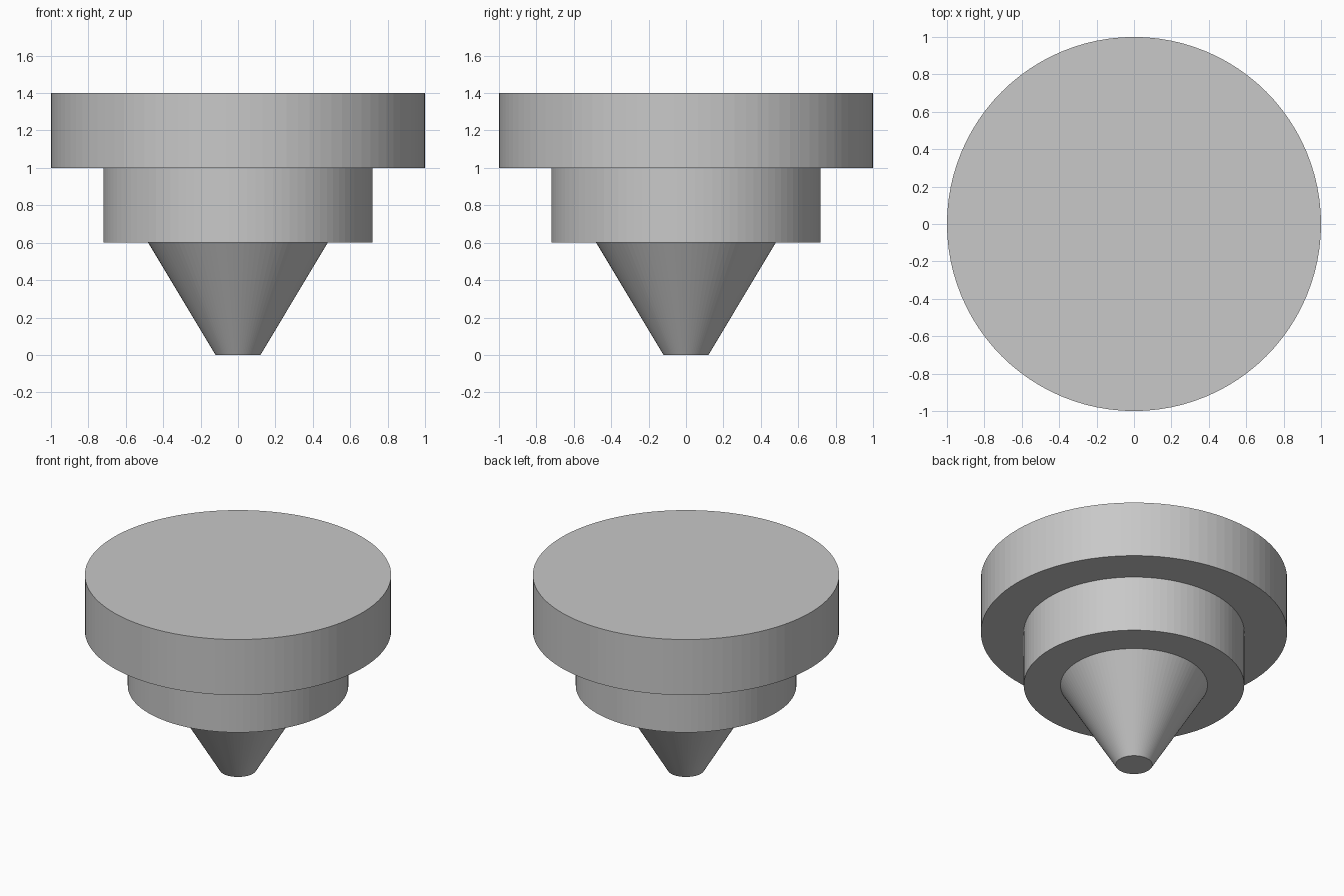
import bpy

SIDES = 96

cube = bpy.data.objects.get("Cube")
if cube:
    bpy.data.objects.remove(cube, do_unlink=True)

# Single plain grey finish
grey = bpy.data.materials.new("plain_grey")
grey.use_nodes = True
colour = (0.58, 0.58, 0.58, 1.0)
grey.diffuse_color = colour
grey.node_tree.nodes["Principled BSDF"].inputs["Base Color"].default_value = colour


def turned_part(name, bottom_radius, top_radius, z_low, z_high):
    """Flat-shaded round section standing between two heights."""
    bpy.ops.mesh.primitive_cone_add(
        vertices=SIDES, radius1=bottom_radius, radius2=top_radius,
        depth=z_high - z_low, location=(0, 0, (z_low + z_high) / 2))
    part = bpy.context.object
    part.name = name
    part.data.name = name
    part.data.materials.append(grey)
    return part


# Wide head, narrower collar and tapered tip
turned_part("head_disc", 1.0, 1.0, 1.0, 1.4)
turned_part("collar", 0.72, 0.72, 0.6, 1.0)
turned_part("tapered_tip", 0.12, 0.48, 0.0, 0.6)
